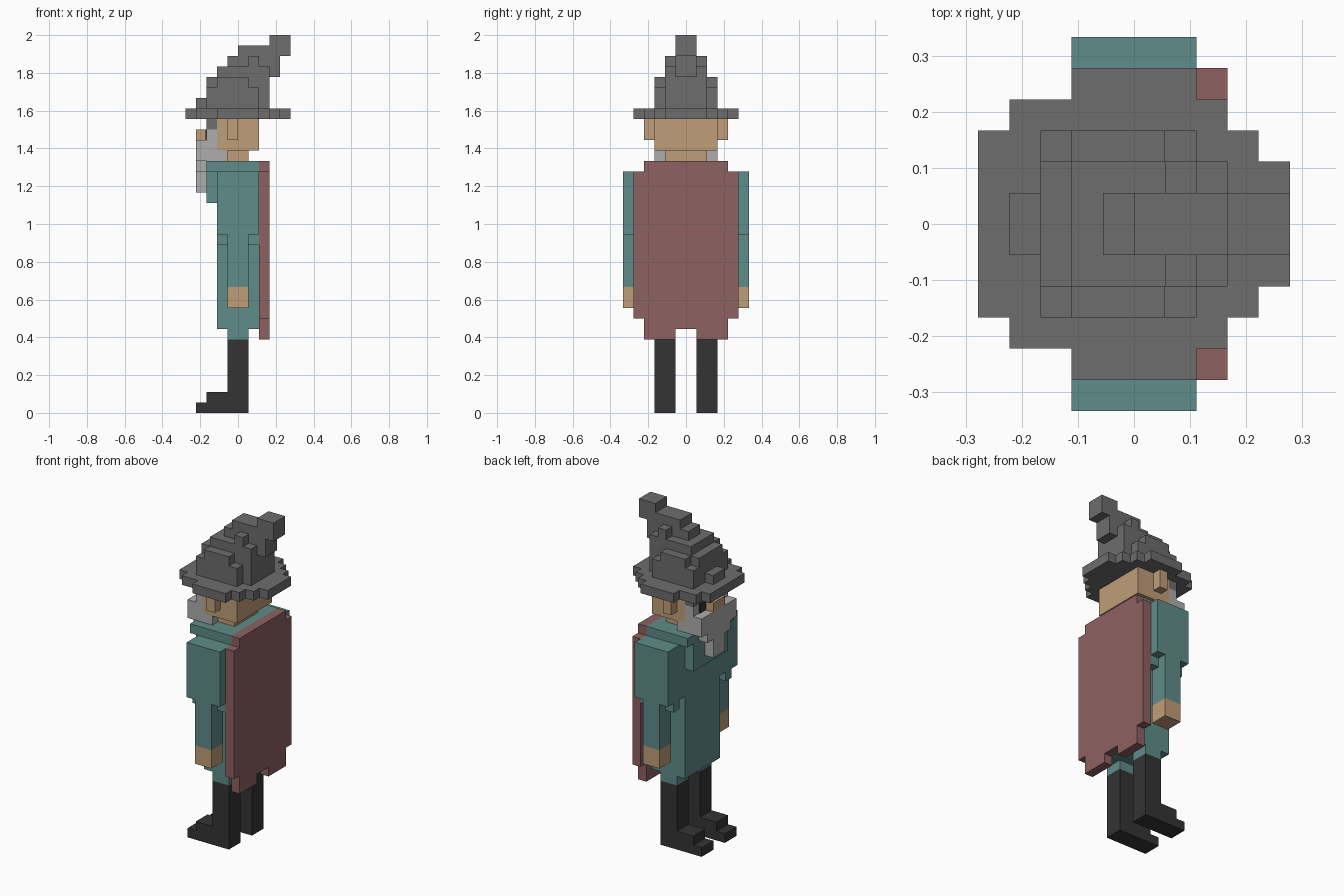
import bpy
import bmesh
from mathutils import Vector

cube = bpy.data.objects.get("Cube")
if cube:
    bpy.data.objects.remove(cube, do_unlink=True)

U = 2 / 36  # size of one block


def material(name, rgb):
    lin = [((c / 255 + 0.055) / 1.055) ** 2.4 for c in rgb] + [1]
    m = bpy.data.materials.new(name)
    m.use_nodes = True
    m.diffuse_color = lin
    m.node_tree.nodes["Principled BSDF"].inputs["Base Color"].default_value = lin
    return m


TEAL = material("teal cloth", (95, 140, 137))
RED = material("dull red cloth", (141, 97, 98))
SKIN = material("tan skin", (192, 157, 120))
BEARD = material("light grey hair", (173, 173, 173))
HAT = material("dark grey felt", (109, 109, 109))
BLACK = material("black leather", (52, 52, 52))


def blocks(name, mat, boxes, mirror=False):
    """Object made of boxes (x0, x1, y0, y1, z0, z1) in block units."""
    bm = bmesh.new()
    for x0, x1, y0, y1, z0, z1 in boxes:
        spans = [(y0, y1), (-y1, -y0)] if mirror else [(y0, y1)]
        for a, b in spans:
            lo, hi = Vector((x0, a, z0)) * U, Vector((x1, b, z1)) * U
            new = bmesh.ops.create_cube(bm, size=1)["verts"]
            bmesh.ops.scale(bm, vec=hi - lo, verts=new)
            bmesh.ops.translate(bm, vec=(lo + hi) / 2, verts=new)
    mesh = bpy.data.meshes.new(name)
    bm.to_mesh(mesh)
    bm.free()
    mesh.materials.append(mat)
    ob = bpy.data.objects.new(name, mesh)
    bpy.context.collection.objects.link(ob)
    return ob


def layers(rows):
    """Boxes symmetric in y from rows (x0, x1, half width, z0, z1)."""
    return [(x0, x1, -w, w, z0, z1) for x0, x1, w, z0, z1 in rows]


# Boots with stepped toes
blocks("boots", BLACK, [(-1, 1, 1, 3, 0, 7), (-3, -1, 1, 3, 0, 2),
                        (-4, -3, 1, 3, 0, 1)], mirror=True)

# Robe: upper legs, skirt, chest and collar
blocks("trousers", TEAL, [(-1, 1, 1, 3, 7, 8)], mirror=True)
blocks("robe", TEAL, layers([
    (-2, 2, 3, 8, 17), (-2, 2, 4, 17, 24),
    (-3, -2, 3, 20, 23), (-3, -2, 4, 23, 24)]))

# Arms with wide upper sleeves
blocks("sleeves", TEAL, [(-2, 2, 5, 6, 17, 23), (-2, 2, 4, 5, 16, 23),
                         (-1, 1, 4, 6, 12, 17)], mirror=True)
blocks("hands", SKIN, [(-1, 1, 4, 6, 10, 12)], mirror=True)

# Cape with a notched hem
blocks("cape", RED, layers([(2, 3, 4, 23, 24), (2, 3, 5, 9, 23), (2, 3, 4, 8, 9)])
       + [(2, 3, 1, 4, 7, 8), (2, 3, -4, -1, 7, 8)])

# Head, neck, face, nose and ears
blocks("head", SKIN, layers([(-2, 2, 3, 25, 28), (-1, 1, 2, 24, 25),
                             (-3, -2, 2, 26, 27), (-4, -3, 1, 26, 27)]))
blocks("ears", SKIN, [(-1, 0, 3, 4, 26, 28)], mirror=True)
blocks("eyes", BLACK, [(-3.1, -3, 1, 2, 26, 27)], mirror=True)

# Beard, sideburns and moustache
blocks("beard", BEARD, layers([
    (-3, -1, 3, 24, 25), (-3, -2, 3, 25, 26),
    (-4, -3, 3, 24, 26), (-4, -3, 2, 23, 24), (-4, -3, 1, 21, 23)]))
blocks("sideburns", BEARD, [(-3, -2, 2, 3, 26, 27)], mirror=True)

# Hat: front band, stepped brim, bent crown
blocks("hat_band", HAT, layers([(-3, -2, 3, 27, 28)]))
blocks("hat_brim", HAT, layers([
    (-5, 5, 2, 28, 29), (-5, 4, 3, 28, 29),
    (-4, 3, 4, 28, 29), (-2, 2, 5, 28, 29)]))
blocks("hat_crown", HAT, layers([
    (-4, -3, 1, 29, 30), (-3, 2, 3, 29, 31), (2, 3, 2, 29, 31),
    (-2, 1, 3, 31, 32), (-3, 3, 2, 31, 32),
    (-2, 3, 2, 32, 33), (3, 4, 1, 32, 33),
    (-1, 4, 1, 33, 34), (1, 2, 2, 33, 34),
    (0, 5, 1, 34, 35), (3, 5, 1, 35, 36)]))
